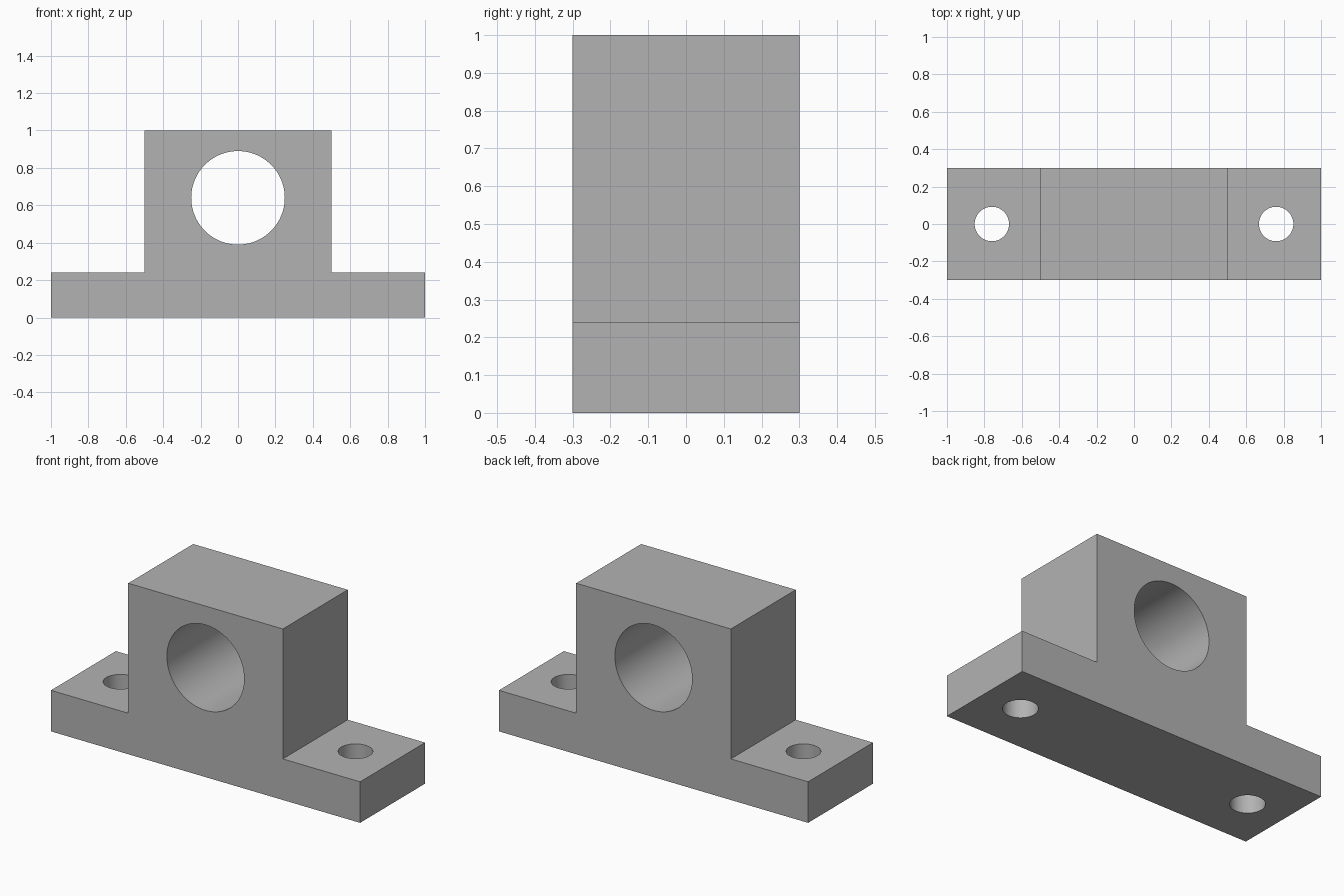
import bpy
import bmesh
from math import radians

cube = bpy.data.objects.get("Cube")
if cube:
    bpy.data.objects.remove(cube, do_unlink=True)

HALF_DEPTH = 0.3
BASE_TOP = 0.24

grey = bpy.data.materials.new("plain_grey")
grey.use_nodes = True
grey.diffuse_color = (0.45, 0.45, 0.45, 1)
grey.node_tree.nodes["Principled BSDF"].inputs["Base Color"].default_value = grey.diffuse_color


def drill(target, name, radius, depth, location, rotation=(0, 0, 0)):
    """Cut a round hole through the target with a hidden cylinder."""
    bpy.ops.mesh.primitive_cylinder_add(
        vertices=96, radius=radius, depth=depth, location=location, rotation=rotation)
    cutter = bpy.context.object
    cutter.name = name
    cutter.data.materials.append(grey)
    cutter.hide_render = True
    cutter.display_type = 'WIRE'
    mod = target.modifiers.new(name, 'BOOLEAN')
    mod.operation = 'DIFFERENCE'
    mod.solver = 'EXACT'
    mod.object = cutter
    bpy.context.view_layer.objects.active = target
    bpy.ops.object.modifier_apply(modifier=name)
    bpy.data.objects.remove(cutter, do_unlink=True)


# Flanged block: front profile extruded along y
right_side = [(1, 0), (1, BASE_TOP), (0.5, BASE_TOP), (0.5, 1)]
profile = right_side + [(-x, z) for x, z in reversed(right_side)]
bm = bmesh.new()
face = bm.faces.new([bm.verts.new((x, -HALF_DEPTH, z)) for x, z in profile])
extruded = bmesh.ops.extrude_face_region(bm, geom=[face])["geom"]
bmesh.ops.translate(bm, vec=(0, 2 * HALF_DEPTH, 0),
                    verts=[v for v in extruded if isinstance(v, bmesh.types.BMVert)])
bmesh.ops.recalc_face_normals(bm, faces=bm.faces)
mesh = bpy.data.meshes.new("bearing_block")
bm.to_mesh(mesh)
bm.free()
block = bpy.data.objects.new("bearing_block", mesh)
bpy.context.collection.objects.link(block)
mesh.materials.append(grey)

# Shaft bore and the two bolt holes
drill(block, "shaft_bore", 0.25, 1, (0, 0, 0.64), (radians(90), 0, 0))
for side, name in ((1, "left_bolt_hole"), (-1, "right_bolt_hole")):
    drill(block, name, 0.092, 1, (side * 0.76, 0, BASE_TOP / 2))

# Smooth bores, sharp block edges
bpy.ops.object.select_all(action='DESELECT')
block.select_set(True)
bpy.context.view_layer.objects.active = block
bpy.ops.object.shade_smooth_by_angle(angle=radians(30))
